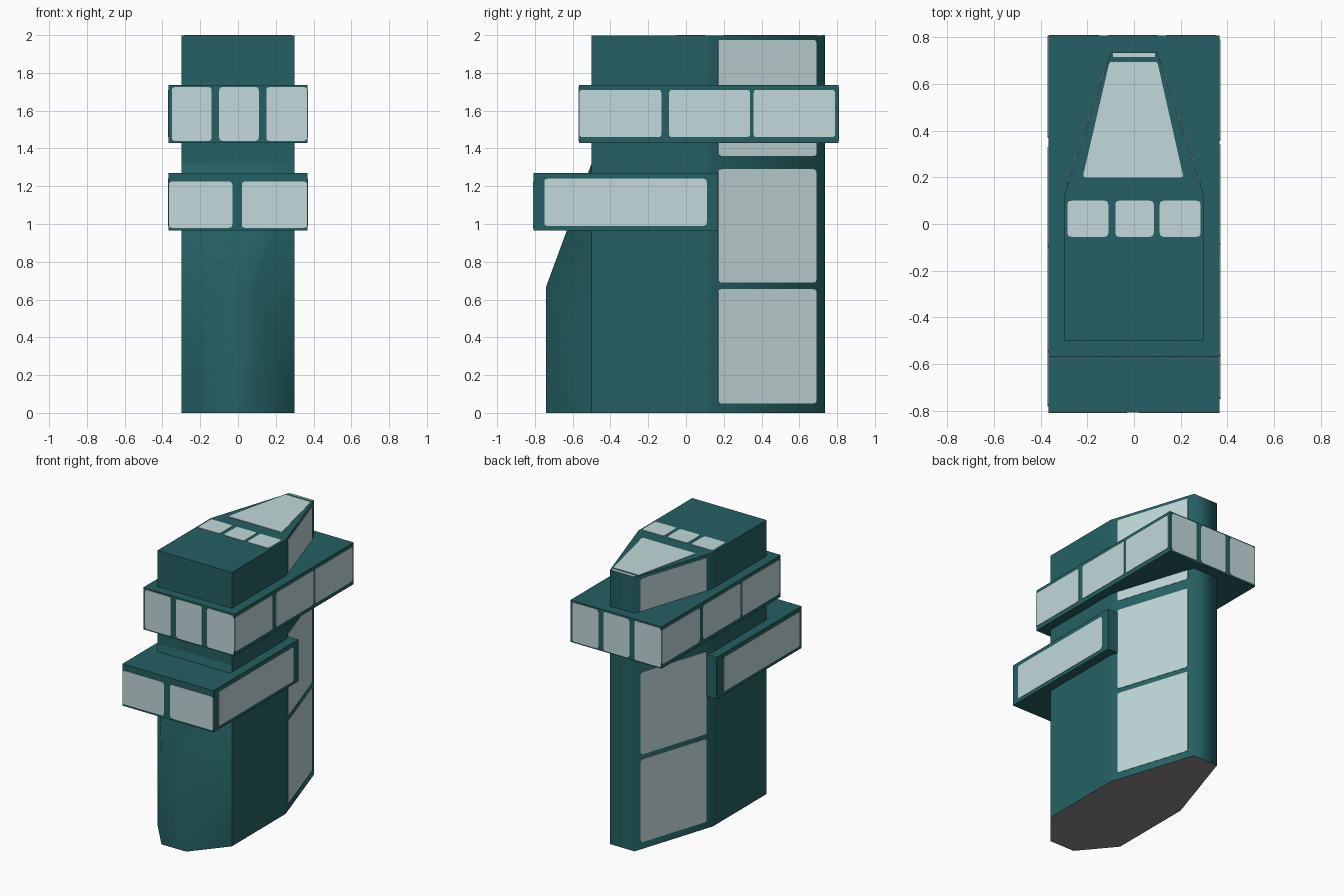
import bpy, bmesh
from mathutils import Vector

if "Cube" in bpy.data.objects:
    bpy.data.objects.remove(bpy.data.objects["Cube"])


def material(name, rgb):
    m = bpy.data.materials.new(name)
    m.diffuse_color = (*rgb, 1)
    m.use_nodes = True
    m.node_tree.nodes["Principled BSDF"].inputs["Base Color"].default_value = m.diffuse_color
    return m


TEAL = material("dark teal", (0.018, 0.118, 0.125))
GLASS = material("pale glass", (0.54, 0.69, 0.70))
GREY = material("underside grey", (0.27, 0.25, 0.25))
TOP = 1.997


def finish(bm, name, mats):
    me = bpy.data.meshes.new(name)
    bm.to_mesh(me)
    bm.free()
    ob = bpy.data.objects.new(name, me)
    bpy.context.collection.objects.link(ob)
    for m in mats:
        me.materials.append(m)
    return ob


def soften(bm, rule):
    """Smooth faces, keeping every edge sharp unless the rule accepts it."""
    for f in bm.faces:
        f.smooth = True
        f.material_index = 1 if f.normal.z < -0.9 else 0
    for e in bm.edges:
        e.smooth = all(rule(v.co) for v in e.verts)


def box(name, x, y0, y1, z0, z1):
    bm = bmesh.new()
    bmesh.ops.create_cube(bm, size=1)
    for v in bm.verts:
        v.co = (2 * x * v.co.x, (y0 + y1) / 2 + (y1 - y0) * v.co.y,
                (z0 + z1) / 2 + (z1 - z0) * v.co.z)
    return finish(bm, name, [TEAL])


def add_plate(bm, corners, out, r=0.018, t=0.003):
    """Thin plate with rounded corners lying on a quad, facing 'out'."""
    c = [Vector(p) for p in corners]
    n = (c[1] - c[0]).cross(c[2] - c[1]).normalized()
    if n.dot(Vector(out)) < 0:
        c.reverse()
        n = -n
    ring = []
    for i, p in enumerate(c):
        a = p + (c[i - 1] - p).normalized() * r
        b = p + (c[(i + 1) % 4] - p).normalized() * r
        for k in range(4):
            s = k / 3
            ring.append(a * (1 - s) ** 2 + p * 2 * s * (1 - s) + b * s * s)
    low = [bm.verts.new(p) for p in ring]
    high = [bm.verts.new(p + n * t) for p in ring]
    bm.faces.new(high)
    for i in range(len(ring)):
        j = (i + 1) % len(ring)
        bm.faces.new((low[i], low[j], high[j], high[i]))


# Tower body: straight sides that taper to a narrow back
bm = bmesh.new()
plan = [(-0.3, -0.5), (0.3, -0.5), (0.3, 0.12), (0.1, 0.735), (-0.1, 0.735), (-0.3, 0.12)]
base = bm.faces.new([bm.verts.new((x, y, 0)) for x, y in plan])
res = bmesh.ops.extrude_face_region(bm, geom=[base], use_keep_orig=True)
bmesh.ops.translate(bm, vec=(0, 0, TOP),
                    verts=[g for g in res["geom"] if isinstance(g, bmesh.types.BMVert)])
bmesh.ops.recalc_face_normals(bm, faces=bm.faces)
soften(bm, lambda p: p.y > 0.7)
for e in bm.edges:
    if abs(e.verts[0].co.z - e.verts[1].co.z) < 0.1:
        e.smooth = False
finish(bm, "tower_body", [TEAL, GREY])

# Front buttress: chamfered prow with a sloping top
bm = bmesh.new()
L, R = [[bm.verts.new((s * x, y, z)) for x, y, z in
         [(0.3, -0.5, 0), (0.1, -0.74, 0), (0.1, -0.74, 0.67), (0.3, -0.5, 1.32)]]
        for s in (-1, 1)]
bm.faces.new(L)
bm.faces.new(R)
for i in range(3):
    bm.faces.new((L[i], L[i + 1], R[i + 1], R[i]))
bmesh.ops.recalc_face_normals(bm, faces=bm.faces)
soften(bm, lambda p: True)
for e in bm.edges:
    if all(v.co.z < 0.01 for v in e.verts):
        e.smooth = False
finish(bm, "front_buttress", [TEAL, GREY])

# Overhanging galleries
box("upper_gallery", 0.367, -0.567, 0.807, 1.43, 1.735)
box("lower_gallery", 0.367, -0.807, 0.17, 0.965, 1.27)


def side_quad(x, y0, y1, z0, z1):
    return [(x, y0, z0), (x, y1, z0), (x, y1, z1), (x, y0, z1)]


def front_quad(y, x0, x1, z0, z1):
    return [(x0, y, z0), (x1, y, z0), (x1, y, z1), (x0, y, z1)]


# Upper gallery windows: the left and back repeat the right and front, turned half round
bm = bmesh.new()
for s in (1, -1):
    for a, b in [(-0.565, -0.13), (-0.09, 0.34), (0.358, 0.79)]:
        y0, y1 = [0.12 + s * (v - 0.12) for v in (a, b)]
        add_plate(bm, side_quad(s * 0.367, y0, y1, 1.46, 1.71), (s, 0, 0))
    for a, b in [(-0.35, -0.14), (-0.1, 0.11), (0.15, 0.365)]:
        add_plate(bm, front_quad(0.12 - s * 0.687, s * a, s * b, 1.44, 1.725), (0, -s, 0))
finish(bm, "upper_gallery_windows", [GLASS])

# Lower gallery windows
bm = bmesh.new()
add_plate(bm, side_quad(0.367, -0.75, 0.11, 0.99, 1.24), (1, 0, 0))
add_plate(bm, side_quad(-0.367, -0.78, 0.09, 0.99, 1.24), (-1, 0, 0))
for a, b in [(-0.366, -0.03), (0.02, 0.366)]:
    add_plate(bm, front_quad(-0.807, a, b, 0.98, 1.225), (0, -1, 0))
finish(bm, "lower_gallery_windows", [GLASS])

# Tall windows on the tapering rear sides
bm = bmesh.new()


def taper_x(y):
    return 0.3 - (y - 0.12) * 0.2 / 0.615


for s in (1, -1):
    for z0, z1 in [(0.05, 0.655), (0.69, 1.29), (1.36, 1.975)]:
        xa, xb = s * taper_x(0.17), s * taper_x(0.69)
        add_plate(bm, [(xa, 0.17, z0), (xb, 0.69, z0), (xb, 0.69, z1), (xa, 0.17, z1)], (s, 0, 0))
finish(bm, "rear_side_windows", [GLASS])

# Roof skylights: row of three, long trapezoid and narrow rear strip
bm = bmesh.new()
for y0, y1, spans in [(-0.055, 0.1, [(-0.285, -0.11), (-0.08, 0.085), (0.11, 0.285)]),
                      (0.715, 0.733, [(-0.09, 0.09)])]:
    for a, b in spans:
        add_plate(bm, [(a, y0, TOP), (b, y0, TOP), (b, y1, TOP), (a, y1, TOP)], (0, 0, 1),
                  r=0.018 if y0 < 0 else 0.004)
add_plate(bm, [(-0.22, 0.2, TOP), (0.212, 0.2, TOP), (0.1, 0.695, TOP), (-0.105, 0.695, TOP)],
          (0, 0, 1), r=0.012)
finish(bm, "roof_skylights", [GLASS])
